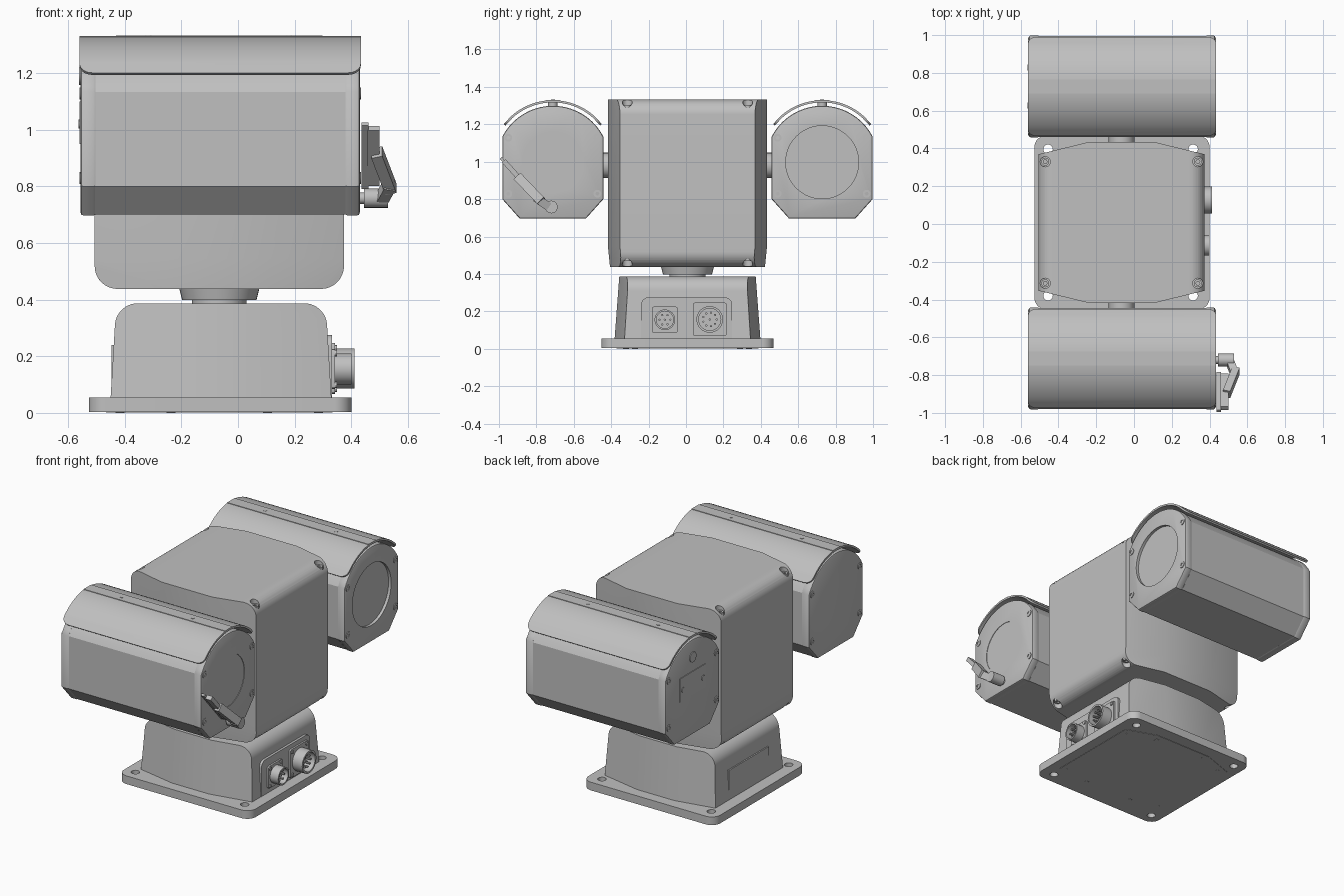
import bpy, bmesh, math
from mathutils import Vector, Matrix

if "Cube" in bpy.data.objects:
    bpy.data.objects.remove(bpy.data.objects["Cube"])

grey = bpy.data.materials.new("housing grey")
grey.use_nodes = True
grey.diffuse_color = (0.527, 0.527, 0.527, 1)
grey.node_tree.nodes["Principled BSDF"].inputs["Base Color"].default_value = (0.527, 0.527, 0.527, 1)

YC = 0.008     # depth centre of the whole unit
XC = -0.066    # centre of the turning axis
parts = []


def finish(name, bm):
    bmesh.ops.recalc_face_normals(bm, faces=bm.faces)
    mesh = bpy.data.meshes.new(name)
    bm.to_mesh(mesh)
    bm.free()
    mesh.materials.append(grey)
    ob = bpy.data.objects.new(name, mesh)
    bpy.context.collection.objects.link(ob)
    parts.append(ob)
    return ob


def place(axis, p, a):
    return {"x": (a, p[0], p[1]), "y": (p[0], a, p[1]), "z": (p[0], p[1], a)}[axis]


def prism_bm(axis, p, a, b, q=None, bevel=0):
    bm = bmesh.new()
    lo = [bm.verts.new(place(axis, c, a)) for c in p]
    hi = [bm.verts.new(place(axis, c, b)) for c in (q or p)]
    ends = [bm.faces.new(lo), bm.faces.new(hi)]
    for i in range(len(p)):
        j = (i + 1) % len(p)
        bm.faces.new((lo[i], lo[j], hi[j], hi[i]))
    bmesh.ops.recalc_face_normals(bm, faces=bm.faces)
    if bevel:
        edges = [e for f in ends for e in f.edges]
        bmesh.ops.bevel(bm, geom=edges, offset=bevel, segments=2, profile=0.5, affect="EDGES")
    return bm


def prism(name, *args, **kw):
    return finish(name, prism_bm(*args, **kw))


def circle(c, r, n=32):
    return [(c[0] + r * math.cos(2 * math.pi * i / n), c[1] + r * math.sin(2 * math.pi * i / n))
            for i in range(n)]


def rect(x0, x1, y0, y1):
    return [(x0, y0), (x1, y0), (x1, y1), (x0, y1)]


def rounded(pts, radii, n=8):
    # Fillet each corner of a convex outline
    out = []
    for i, (pt, r) in enumerate(zip(pts, radii)):
        p = Vector(pt)
        if r == 0:
            out.append(pt)
            continue
        u = (Vector(pts[i - 1]) - p).normalized()
        v = (Vector(pts[(i + 1) % len(pts)]) - p).normalized()
        half = math.acos(u.dot(v)) / 2
        c = p + (u + v).normalized() * (r / math.sin(half))
        t = r / math.tan(half)
        s, e = p + u * t - c, p + v * t - c
        for k in range(n + 1):
            out.append(tuple(c + (s * (n - k) + e * k).normalized() * r))
    return out


def cut(ob, cutters):
    bpy.context.view_layer.objects.active = ob
    for c in cutters:
        mod = ob.modifiers.new("cut", "BOOLEAN")
        mod.operation, mod.solver, mod.object = "DIFFERENCE", "EXACT", c
        bpy.ops.object.modifier_apply(modifier=mod.name)
        parts.remove(c)
        bpy.data.objects.remove(c)


def hull(name, outline, half, xs, zs=()):
    # Front outline swept in depth, with the depth bowed by a rule
    bm = prism_bm("y", outline, -1, 1)
    planes = [((x, 0, 0), (1, 0, 0)) for x in xs] + [((0, 0, z), (0, 0, 1)) for z in zs]
    for co, no in planes:
        bmesh.ops.bisect_plane(bm, geom=bm.verts[:] + bm.edges[:] + bm.faces[:],
                               plane_co=co, plane_no=no)
    for v in bm.verts:
        v.co.y = YC + v.co.y * half(v.co.x, v.co.z)
    return finish(name, bm)


def bar(name, p0, p1, wide, deep):
    # Slanted block running from p0 to p1
    p0, p1 = Vector(p0), Vector(p1)
    d = (p1 - p0).normalized()
    s = d.cross(Vector((1, 0, 0))).normalized()
    u = s.cross(d)
    rot = Matrix((u * deep, s * wide, d * (p1 - p0).length)).transposed().to_4x4()
    bm = bmesh.new()
    bmesh.ops.create_cube(bm, size=1, matrix=Matrix.Translation((p0 + p1) / 2) @ rot)
    return finish(name, bm)


def screw(name, axis, c, r, a, b):
    # Round head with a hexagonal socket
    head = prism(name, axis, circle(c, r, 20), a, b)
    cut(head, [prism("socket", axis, circle(c, r * 0.5, 6), (a + b) / 2, b + (b - a))])


# Base plate with corner holes and underside panel
plate = prism("base_plate", "z", rounded(rect(-0.527, 0.4, YC - 0.46, YC + 0.46), [0.06] * 4),
              0.003, 0.055)
holes = [(x, YC + s * 0.388) for x in (-0.455, 0.313) for s in (-1, 1)]
cut(plate, [prism("hole", "z", circle(h, 0.025, 20), -0.1, 0.1) for h in holes])
oct_pts = [(XC + sx * x, YC + sy * y) for sx, sy, order in ((1, 1, 1), (-1, 1, -1), (-1, -1, 1), (1, -1, -1))
           for x, y in ((0.4, 0.31), (0.2, 0.38))[::order]]
prism("underside_panel", "z", oct_pts, 0.001, 0.004)
for sx in (-1, 1):
    for sy in (-1, 1):
        for x, y in ((0.35, 0.28), (0.17, 0.33)):
            prism("underside_screw", "z", circle((XC + sx * x, YC + sy * y), 0.016, 12), 0, 0.003)

# Pedestal
hull("pedestal", rounded([(-0.45, 0.05), (0.33, 0.05), (0.31, 0.387), (-0.43, 0.387)],
                         [0, 0, 0.08, 0.08]),
     lambda x, z: 0.39 - 0.075 * (z - 0.05) - 0.2 * max(0, abs(x - XC) - 0.13),
     (XC - 0.13, XC + 0.13))
prism("pedestal_side_panel", "x", rect(YC - 0.2, YC + 0.2, 0.055, 0.24), -0.447, -0.43)

# Connector panel and two sockets
prism("connector_panel", "x", rounded(rect(-0.24, 0.247, 0.055, 0.275), [0, 0, 0.04, 0.04]),
      0.3, 0.332)
for y, z, side, r, tip, pins in ((-0.113, 0.155, 0.07, 0.055, 0.4, 6), (0.127, 0.157, 0.09, 0.071, 0.412, 9)):
    prism("connector_flange", "x", rounded(rect(y - side, y + side, z - side, z + side), [0.012] * 4, 3),
          0.32, 0.343)
    for sy in (-1, 1):
        for sz in (-1, 1):
            prism("flange_screw", "x", circle((y + sy * side * 0.8, z + sz * side * 0.8), 0.011, 12),
                  0.34, 0.349)
    barrel = prism("connector_barrel", "x", circle((y, z), r), 0.335, tip)
    cut(barrel, [prism("bore", "x", circle((y, z), r * 0.83), 0.35, 0.5)])
    for p in circle((y, z), r * 0.52, pins) + [(y, z)]:
        prism("connector_pin", "x", circle(p, 0.006, 8), 0.345, tip - 0.015)

# Turning neck
prism("neck_ring", "z", circle((XC, YC), 0.096, 48), 0.38, 0.405)
prism("neck_cone", "z", circle((XC, YC), 0.131, 48), 0.398, 0.445, q=circle((XC, YC), 0.143, 48))

# Central housing, with pocketed corner screws
def body_half(x, z):
    return 0.425 - 0.244 * max(0, abs(x - XC) - 0.178) - 0.1 * max(0, 0.545 - z)


body = hull("central_housing", rounded(rect(-0.506, 0.374, 0.438, 1.332), [0.08] * 4, 10),
            body_half, (XC - 0.178, XC + 0.178), (0.545,))
corners = [(XC + sx * 0.404, YC + sy * 0.322) for sx in (-1, 1) for sy in (-1, 1)]
cut(body, [prism("pocket", "z", circle(c, 0.027, 20), a, b) for c in corners
           for a, b in ((1.285, 1.4), (0.4, 0.488))])
for c in corners:
    screw("housing_screw", "z", c, 0.021, 1.28, 1.303)
    screw("housing_screw", "z", c, 0.021, 0.493, 0.47)

# Tilt shafts
for a, b in ((-0.5, -0.38), (0.4, 0.52)):
    prism("tilt_shaft", "y", circle((XC, 0.98), 0.068), a, b)


# Camera pods
def pod_outline(yc, shrink=0.0):
    w, R = 0.27 - shrink, 0.304 - shrink
    start = math.acos(w / R)
    arc = [start + (math.pi - 2 * start) * i / 20 for i in range(21)]
    return ([(yc - 0.178, 0.697 + shrink), (yc + 0.178, 0.697 + shrink), (yc + w, 0.8)]
            + [(yc + R * math.cos(a), 0.995 + R * math.sin(a)) for a in arc] + [(yc - w, 0.8)])


def sunshade(yc):
    # Curved visor with rounded corners and a flat top strip
    degs = [38, 47.5] + [47.5 + 85 * i / 20 for i in range(1, 20)] + [132.5, 142]
    arc = [(math.cos(math.radians(d)), math.sin(math.radians(d))) for d in degs]
    pts = [(yc + 0.333 * c, 0.996 + 0.333 * s) for c, s in arc]
    pts += [(yc + 0.321 * c, 0.996 + 0.321 * s) for c, s in reversed(arc)]
    bm = prism_bm("x", pts, -0.56, 0.434)
    ends = [e for e in bm.edges if abs(e.calc_length() - 0.012) < 0.001]
    bmesh.ops.bevel(bm, geom=ends, offset=0.045, segments=5, profile=0.5, affect="EDGES")
    finish("sunshade", bm)
    prism("sunshade_strip", "x", rect(yc - 0.037, yc + 0.037, 1.32, 1.33), -0.56, 0.434)
    for x in (-0.317, 0.18):
        prism("sunshade_post", "z", circle((x, yc), 0.025, 16), 1.28, 1.325)
        prism("sunshade_screw", "z", circle((x, yc), 0.011, 12), 1.32, 1.332)


for side, yc, win in (("front", YC - 0.72, 0.163), ("rear", YC + 0.72, 0.195)):
    prism(side + "_pod_body", "x", pod_outline(yc, 0.003), -0.505, 0.38)
    prism(side + "_pod_back_cap", "x", pod_outline(yc), -0.556, -0.5, bevel=0.01)
    cap = prism(side + "_pod_lens_cap", "x", pod_outline(yc), 0.377, 0.43, bevel=0.01)
    depth = 0.412 if side == "rear" else 0.427
    cut(cap, [prism("window", "x", circle((yc, 0.997), win, 48), depth, 0.5)])
    for sy in (-1, 1):
        for z in (0.829, 1.128):
            screw("cap_screw", "x", (yc + sy * 0.238, z), 0.021, 0.42, 0.434)
            screw("cap_screw", "x", (yc + sy * 0.238, z), 0.021, -0.546, -0.56)
    sunshade(yc)

# Access plate and plug on the rear pod
yr = YC + 0.72
prism("access_plate", "x", rect(yr - 0.13, yr + 0.13, 0.95, 1.1), -0.56, -0.55)
for s in (-1, 1):
    prism("access_screw", "x", circle((yr + s * 0.1, 1.02), 0.016, 14), -0.563, -0.555)
prism("cable_plug", "x", circle((yr, 1.19), 0.032, 20), -0.561, -0.55)

# Wiper on the front pod
bar("wiper_blade", (0.448, -0.99, 1.02), (0.448, -0.79, 0.795), 0.014, 0.024)
bar("wiper_holder", (0.478, -0.975, 1.005), (0.478, -0.8, 0.81), 0.026, 0.042)
bar("wiper_arm", (0.49, -0.9, 0.92), (0.54, -0.775, 0.79), 0.05, 0.04)
bar("wiper_link", (0.535, -0.8, 0.805), (0.51, -0.735, 0.76), 0.045, 0.04)
prism("wiper_hub", "x", circle((-0.72, 0.758), 0.034, 20), 0.445, 0.53)
prism("wiper_spindle", "x", circle((-0.72, 0.758), 0.02, 16), 0.42, 0.45)

# Smooth curved faces, keep edges sharp
bpy.ops.object.select_all(action="DESELECT")
for ob in parts:
    ob.select_set(True)
bpy.context.view_layer.objects.active = parts[0]
bpy.ops.object.shade_smooth_by_angle(angle=math.radians(30))
